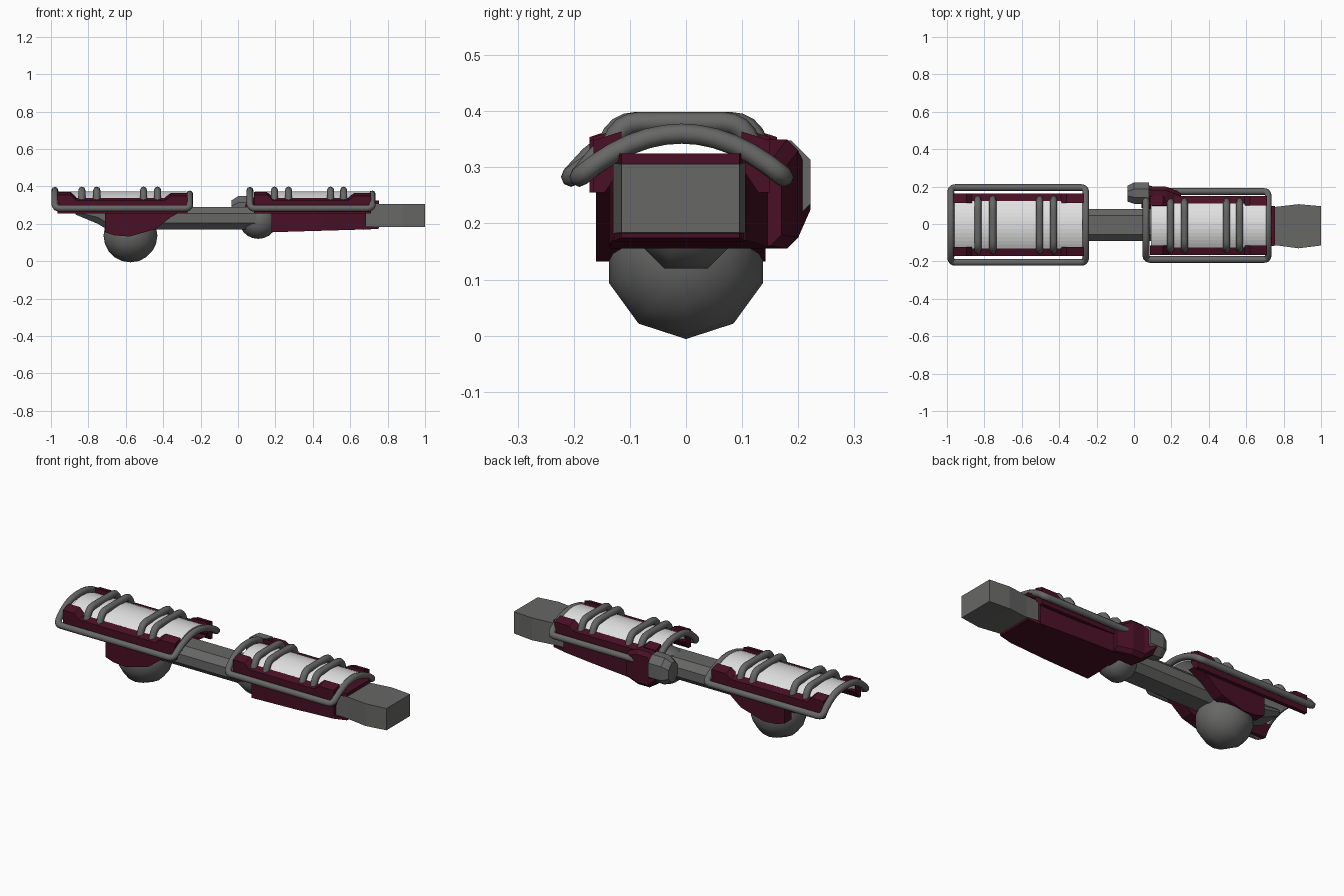
import bpy, bmesh, math
from mathutils import Vector

if "Cube" in bpy.data.objects:
    bpy.data.objects.remove(bpy.data.objects["Cube"])


def material(name, rgb):
    m = bpy.data.materials.new(name)
    m.diffuse_color = (*rgb, 1)
    m.use_nodes = True
    m.node_tree.nodes["Principled BSDF"].inputs["Base Color"].default_value = m.diffuse_color
    return m


CRIMSON = material("dark crimson", (0.065, 0.005, 0.018))
GREY = material("steel grey", (0.135, 0.135, 0.133))
WHITE = material("pale white", (0.75, 0.75, 0.75))


def finish(name, bm, mat, smooth=False):
    bmesh.ops.recalc_face_normals(bm, faces=bm.faces)
    me = bpy.data.meshes.new(name)
    bm.to_mesh(me)
    bm.free()
    me.materials.append(mat)
    for p in me.polygons:
        p.use_smooth = smooth
    ob = bpy.data.objects.new(name, me)
    bpy.context.collection.objects.link(ob)
    return ob


def loft(name, sections, mat):
    """Skin a list of equal-length closed sections and cap both ends."""
    bm = bmesh.new()
    rings = [[bm.verts.new(p) for p in s] for s in sections]
    n = len(rings[0])
    for a, b in zip(rings, rings[1:]):
        for i in range(n):
            j = (i + 1) % n
            bm.faces.new((a[i], a[j], b[j], b[i]))
    bm.faces.new(rings[0])
    bm.faces.new(rings[-1])
    return finish(name, bm, mat)


def rect(x, y0, y1, z0, z1, c=0.0):
    """Rectangle across x, with optional chamfered corners."""
    if c == 0:
        return [(x, y0, z0), (x, y1, z0), (x, y1, z1), (x, y0, z1)]
    return [(x, y0 + c, z0), (x, y1 - c, z0), (x, y1, z0 + c), (x, y1, z1 - c),
            (x, y1 - c, z1), (x, y0 + c, z1), (x, y0, z1 - c), (x, y0, z0 + c)]


def sphere(name, center, r, mat, seg, rings):
    bm = bmesh.new()
    bmesh.ops.create_uvsphere(bm, u_segments=seg, v_segments=rings, radius=r)
    for v in bm.verts:      # poles along x, flat side down
        a = math.pi / seg if seg % 4 == 0 else 0
        x, y, z = v.co
        y, z2 = x * math.cos(a) - y * math.sin(a), x * math.sin(a) + y * math.cos(a)
        if seg % 4:
            a = math.pi / seg
            y, z2 = y * math.cos(a) - z2 * math.sin(a), y * math.sin(a) + z2 * math.cos(a)
            y, z2 = -z2, y
            a = math.pi / 2 - math.pi / seg
            y, z2 = v.co.x * math.cos(a) - v.co.y * math.sin(a), v.co.x * math.sin(a) + v.co.y * math.cos(a)
        v.co = Vector((z, y, z2)) + Vector(center)
    return finish(name, bm, mat, True)


def pipe(name, pts, r, cyclic=False):
    cu = bpy.data.curves.new(name, 'CURVE')
    cu.dimensions = '3D'
    cu.bevel_depth = r
    cu.bevel_resolution = 2
    cu.use_fill_caps = True
    sp = cu.splines.new('POLY')
    sp.points.add(len(pts) - 1)
    for p, q in zip(sp.points, pts):
        p.co = (*q, 1)
    sp.use_cyclic_u = cyclic
    sp.use_smooth = True
    cu.materials.append(GREY)
    ob = bpy.data.objects.new(name, cu)
    bpy.context.collection.objects.link(ob)


def soften(pts, corners, r, cyclic):
    """Replace the listed corner points by short rounded bends."""
    out = []
    n = len(pts)
    for i, p in enumerate(pts):
        p = Vector(p)
        if i not in corners:
            out.append(p)
            continue
        a = p + (Vector(pts[(i - 1) % n]) - p).normalized() * r
        b = p + (Vector(pts[(i + 1) % n]) - p).normalized() * r
        for t in (0, 0.25, 0.5, 0.75, 1):
            out.append(a * (1 - t) ** 2 + p * 2 * t * (1 - t) + b * t * t)
    return out


def armour(tag, x0, x1, yc, hw, rail_x, rail_hw, bars):
    L = x1 - x0
    # crimson side rails with raised ends
    stations = [(x0, .374), (x0 + .07, .374), (x0 + .10, .345),
                (x1 - .12, .345), (x1 - .09, .368), (x1, .368)]
    for s, side in ((-1, "front"), (1, "back")):
        secs = [[(x, yc + s * hw, .255), (x, yc + s * hw, zt - .02),
                 (x, yc + s * (hw - .05), zt - .004), (x, yc + s * (hw - .05), .30),
                 (x, yc + s * (hw - .02), .255)] for x, zt in stations]
        loft(f"{tag}_side_{side}", secs, CRIMSON)
    # white curved top plate
    w = hw - .04
    ys = [w * (i / 6 - 1) for i in range(13)]
    arc = [(y, .374 - .036 * (y / w) ** 2) for y in ys]
    ring = arc + [(y, z - .03) for y, z in reversed(arc)]
    plate = loft(f"{tag}_top_plate", [[(x, yc + y, z) for y, z in ring]
                                      for x in (x0 + .005, x1 - .005)], WHITE)
    # pipe frame around the plate
    a, b = rail_x
    ts = [-1 + i / 6 for i in range(13)]
    left = [(a, yc + rail_hw * t, .283 + .097 * (1 - abs(t) ** 2.6)) for t in ts]
    right = [(b, yc - rail_hw * t, .283 + .077 * (1 - t * t)) for t in ts]
    pipe(f"{tag}_frame", soften(left + right, (0, 12, 13, 25), .028, True), .018, True)
    # cross bars
    for i, x in enumerate(bars):
        h = hw - .025
        pts = [(x, yc - h, .31), (x, yc - h + .02, .38), (x, yc + h - .02, .38), (x, yc + h, .31)]
        pipe(f"{tag}_cross_bar_{i + 1}", soften(pts, (1, 2), .04, False), .019)


armour("upper_armour", -.965, -.27, -.005, .167, (-.979, -.258), .2, (-.835, -.755, -.505, -.43))
armour("forearm_armour", .085, .71, -.008, .157, (.064, .718), .182, (.195, .27, .495, .565))

# arm beam with sloped outer end
loft("arm_beam", [rect(-.87, -.08, .07, .25, .29, .015), rect(-.75, -.092, .08, .2, .29, .035),
                  rect(-.7, -.092, .08, .17, .29, .035), rect(.1, -.092, .08, .17, .29, .035)], GREY)

# shoulder ball and its two cheeks
sphere("shoulder_ball", (-.575, 0, .138), .144, GREY, 10, 10)
cheek = [(-.71, .28), (-.71, .155), (-.66, .138), (-.58, .132), (-.44, .172), (-.36, .235), (-.28, .28)]
for name, ya, yb in (("front", -.16, -.09), ("back", .08, .142)):
    loft(f"shoulder_cheek_{name}", [[(x, y, z) for x, z in cheek] for y in (ya, yb)], CRIMSON)

# elbow joint
sphere("elbow_ball", (.108, 0, .212), .1, GREY, 8, 10)
loft("elbow_guard", [rect(.04, .085, .222, .195, .31, .03), rect(.1, .08, .2, .155, .35, .02),
                     rect(.17, .08, .2, .155, .35, .02), rect(.25, .07, .17, .16, .31, .02)], CRIMSON)
loft("elbow_cap", [rect(-.035, .12, .205, .215, .325, .03), rect(0, .108, .222, .2, .348, .035),
                   rect(.08, .105, .222, .2, .348, .035)], GREY)

# forearm housing with tabs over and under the hand block
loft("forearm_housing", [rect(.18, -.137, .15, .155, .31), rect(.45, -.137, .13, .163, .32),
                         rect(.685, -.13, .107, .17, .322)], CRIMSON)
loft("housing_tab_top", [rect(.67, -.13, .105, .305, .325), rect(.755, -.115, .095, .305, .325)], CRIMSON)
loft("housing_tab_bottom", [rect(.67, -.13, .105, .168, .186), rect(.755, -.115, .095, .174, .186)], CRIMSON)

# hand block
loft("hand_block", [rect(.66, -.112, .09, .184, .306), rect(.76, -.114, .092, .184, .306),
                    rect(.88, -.13, .106, .182, .307), rect(1, -.115, .095, .184, .306)], GREY)
